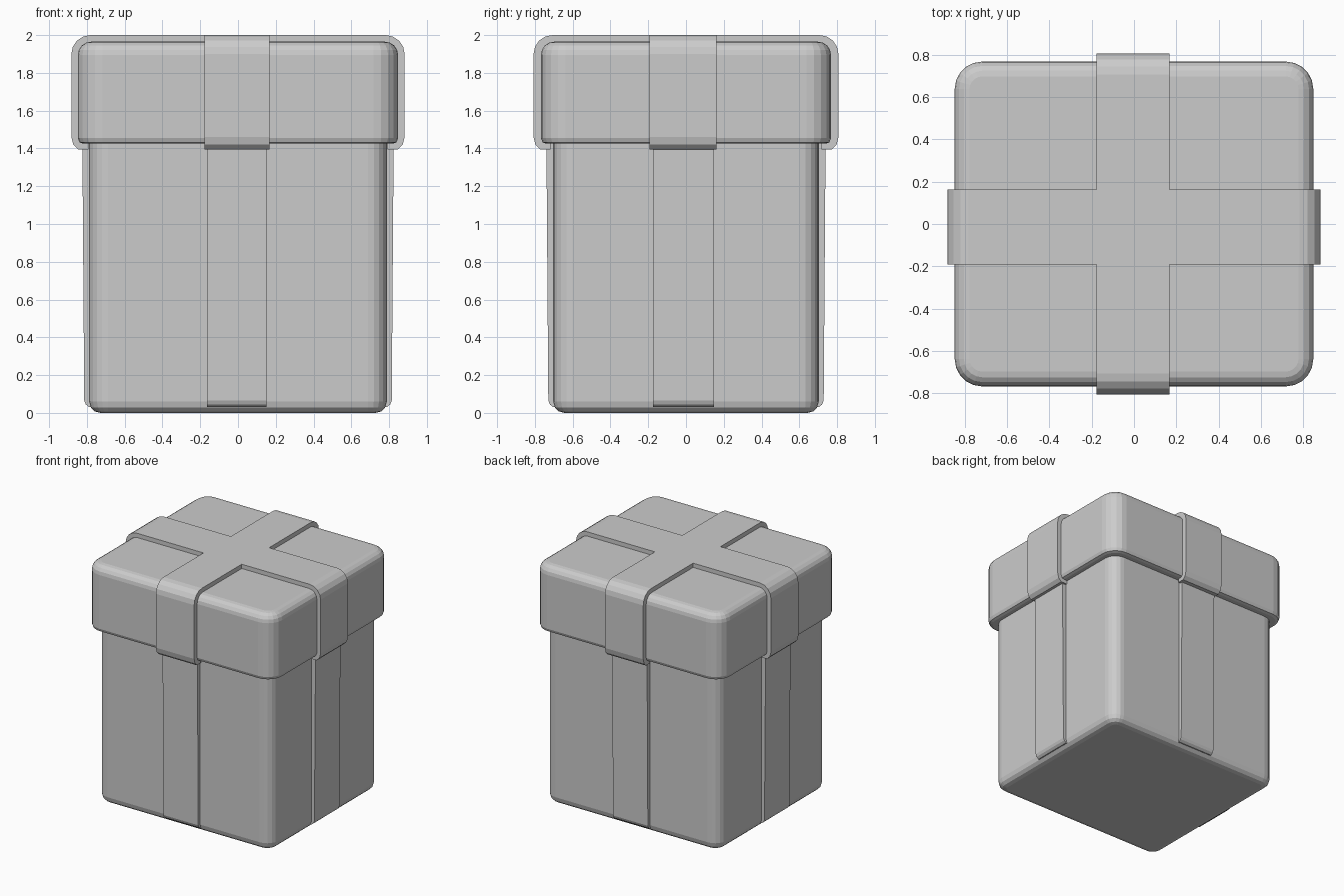
import bpy, bmesh
from math import sin, cos, pi

if "Cube" in bpy.data.objects:
    bpy.data.objects.remove(bpy.data.objects["Cube"])


def finish(bm, name):
    bmesh.ops.recalc_face_normals(bm, faces=bm.faces[:])
    me = bpy.data.meshes.new(name)
    bm.to_mesh(me)
    bm.free()
    ob = bpy.data.objects.new(name, me)
    bpy.context.collection.objects.link(ob)
    return ob


def rounded_box(name, hx, hy, radius, rings, seg=5):
    """Stack rounded rectangles; rings are (inset, z)."""
    bm = bmesh.new()
    loops = []
    for inset, z in rings:
        r = radius - inset
        loop = []
        for q, (sx, sy) in enumerate([(1, 1), (-1, 1), (-1, -1), (1, -1)]):
            for i in range(seg + 1):
                a = (q + i / seg) * pi / 2
                loop.append(bm.verts.new((sx * (hx - radius) + r * cos(a),
                                          sy * (hy - radius) + r * sin(a), z)))
        loops.append(loop)
    n = len(loops[0])
    for a, b in zip(loops, loops[1:]):
        for i in range(n):
            j = (i + 1) % n
            bm.faces.new((a[i], a[j], b[j], b[i]))
    bm.faces.new(loops[0])
    bm.faces.new(loops[-1])
    return finish(bm, name)


def strip(name, profile, lo, hi, axis):
    """Extrude a (distance, z) profile across a ribbon's width."""
    bm = bmesh.new()
    verts = [bm.verts.new((d, lo, z) if axis == 'x' else (lo, d, z)) for d, z in profile]
    face = bm.faces.new(verts)
    ext = bmesh.ops.extrude_face_region(bm, geom=[face])
    moved = [v for v in ext['geom'] if isinstance(v, bmesh.types.BMVert)]
    shift = (0, hi - lo, 0) if axis == 'x' else (hi - lo, 0, 0)
    bmesh.ops.translate(bm, verts=moved, vec=shift)
    return finish(bm, name)


def arc(inset_r, z_top, n=4):
    return [(inset_r * (1 - cos(i / n * pi / 2)),
             z_top - inset_r + inset_r * sin(i / n * pi / 2)) for i in range(n + 1)]


# Box body and lid
rounded_box("box_body", 0.788, 0.703, 0.10,
            [(0.06, 0.0), (0.03, 0.008), (0.009, 0.028), (0, 0.06), (0, 1.44)])
rounded_box("box_lid", 0.848, 0.768, 0.13,
            [(0.03, 1.425), (0.009, 1.432), (0, 1.455)] + arc(0.07, 1.965))

# Ribbon strips running down the four sides of the body
for axis, h, lo, hi in [('x', 0.788, -0.175, 0.148), ('y', 0.703, -0.165, 0.15)]:
    for s, side in [(1, "plus"), (-1, "minus")]:
        prof = [(-0.015, 1.43), (0.036, 1.43), (0.026, 0.065), (0.018, 0.045),
                (0.0, 0.03), (-0.015, 0.03)]
        strip(f"body_ribbon_{axis}_{side}", [(s * (h + d), z) for d, z in prof], lo, hi, axis)


# Crossing ribbon straps folded over the lid
def strap_profile(h):
    outer = [(h - i, z) for i, z in reversed(arc(0.10, 2.0))]
    lower = [(h, 1.46), (h - 0.01, 1.42), (h - 0.035, 1.395), (h - 0.09, 1.395)]
    inner = [(h - 0.09, 1.45), (h - 0.05, 1.45), (h - 0.05, 1.89), (h - 0.10, 1.945)]
    half = outer + lower + inner
    return half + [(-d, z) for d, z in reversed(half)]


strap = strip("lid_ribbon", strap_profile(0.882), -0.192, 0.162, 'x')
cross = strip("lid_ribbon_crossing", strap_profile(0.807), -0.178, 0.168, 'y')
union = strap.modifiers.new("union", 'BOOLEAN')
union.operation = 'UNION'
union.solver = 'EXACT'
union.object = cross
bpy.context.view_layer.objects.active = strap
strap.select_set(True)
bpy.ops.object.modifier_apply(modifier=union.name)
bpy.data.objects.remove(cross)
